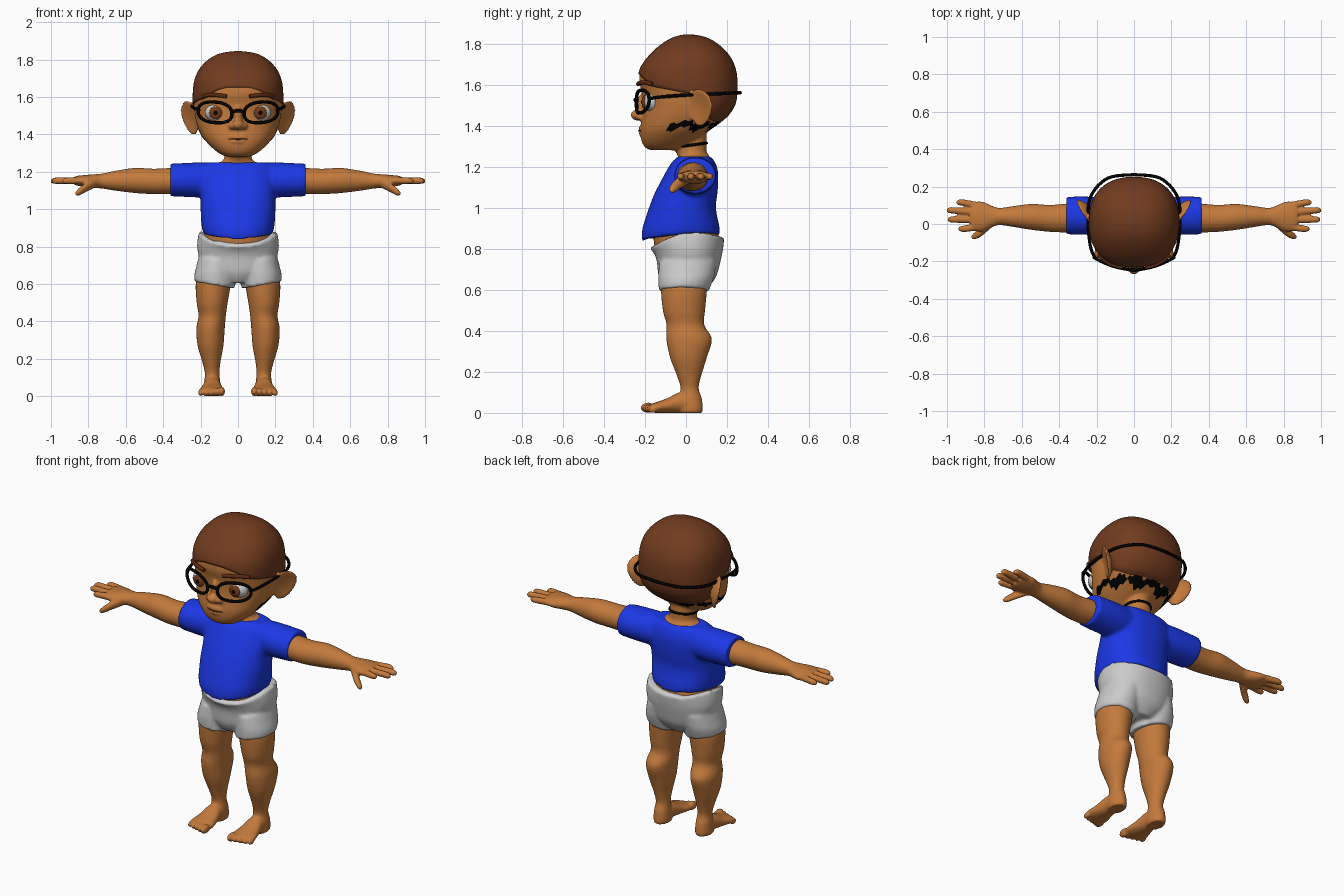
import bpy, bmesh
from math import sin, cos, pi, radians
from mathutils import Matrix, Vector

if "Cube" in bpy.data.objects:
    bpy.data.objects.remove(bpy.data.objects["Cube"])


def mat(name, *rgb):
    m = bpy.data.materials.new(name)
    m.diffuse_color = (*(c ** 2.2 for c in rgb), 1)
    m.use_nodes = True
    m.node_tree.nodes["Principled BSDF"].inputs["Base Color"].default_value = m.diffuse_color
    return m


SKIN, HAIR = mat("skin", .76, .475, .245), mat("hair", .44, .24, .14)
BLUE, BLACK = mat("blue", .13, .23, .9), mat("black", .03, .03, .03)
IRIS, LIP = mat("iris", .45, .24, .12), mat("lip", .35, .17, .08)
BROW = mat("brow", .36, .18, .1)


def finish(bm, name, material=None, voxel=0, smooth=3):
    """Turn a bmesh into an object, optionally fusing its pieces with a remesh."""
    bmesh.ops.recalc_face_normals(bm, faces=bm.faces)
    me = bpy.data.meshes.new(name)
    for f in bm.faces:
        f.smooth = True
    bm.to_mesh(me)
    bm.free()
    ob = bpy.data.objects.new(name, me)
    bpy.context.collection.objects.link(ob)
    if material:
        me.materials.append(material)
    if voxel:
        r = ob.modifiers.new("fuse", 'REMESH')
        r.mode, r.voxel_size, r.use_smooth_shade = 'VOXEL', voxel, True
        s = ob.modifiers.new("soften", 'SMOOTH')
        s.factor, s.iterations = .5, smooth
    return ob


def dense(secs, k=6):
    """Catmull-Rom interpolation of a list of number tuples."""
    out = []
    for i in range(len(secs) - 1):
        p = [secs[max(0, min(len(secs) - 1, i + j))] for j in (-1, 0, 1, 2)]
        for s in range(k):
            t = s / k
            out.append(tuple(.5 * (2 * b + (c - a) * t + (2 * a - 5 * b + 4 * c - d) * t * t
                                   + (3 * b - a - 3 * c + d) * t ** 3) for a, b, c, d in zip(*p)))
    return out + [tuple(secs[-1])]


def grid(bm, rows, wrap=True, caps=True):
    vs = [[bm.verts.new(p) for p in row] for row in rows]
    n = len(rows[0])
    for a, b in zip(vs, vs[1:]):
        for i in range(n if wrap else n - 1):
            j = (i + 1) % n
            bm.faces.new((a[i], a[j], b[j], b[i]))
    if caps:
        bm.faces.new(vs[0][::-1])
        bm.faces.new(vs[-1])


def power(v, e):
    return (abs(v) ** e) * (1 if v >= 0 else -1)


def loft(bm, secs, axis='z', mirror=False, n=2.0, warp=None, N=32):
    """Sections are (position, centre u, centre v, radius u, radius v)."""
    for sx in ((1, -1) if mirror else (1,)):
        rows = []
        for t, cu, cv, ru, rv in dense(secs):
            row = []
            for i in range(N):
                a = 2 * pi * i / N
                u, v = cu + ru * power(cos(a), 2 / n), cv + rv * power(sin(a), 2 / n)
                p = {'x': (t, u, v), 'y': (u, t, v), 'z': (u, v, t)}[axis]
                if warp:
                    p = warp(*p)
                row.append((sx * p[0], p[1], p[2]))
            rows.append(row)
        grid(bm, rows)


def ball(bm, c, r, mirror=False):
    for sx in ((1, -1) if mirror else (1,)):
        m = Matrix.Translation((sx * c[0], c[1], c[2])) @ Matrix.Diagonal((*r, 1))
        bmesh.ops.create_uvsphere(bm, u_segments=24, v_segments=16, radius=1, matrix=m)


def tube(name, pts, r, material, cyclic=False):
    cu = bpy.data.curves.new(name, 'CURVE')
    cu.dimensions, cu.bevel_depth, cu.bevel_resolution, cu.use_fill_caps = '3D', r, 3, True
    sp = cu.splines.new('POLY')
    sp.points.add(len(pts) - 1)
    for q, p in zip(sp.points, pts):
        q.co = (*p, 1)
    sp.use_cyclic_u, sp.use_smooth = cyclic, True
    cu.materials.append(material)
    ob = bpy.data.objects.new(name, cu)
    bpy.context.collection.objects.link(ob)


# body: hips, legs, feet, arms, hands
bm = bmesh.new()
loft(bm, [(.72, 0, .01, .17, .13), (.83, 0, .003, .184, .16), (.98, 0, -.01, .17, .14)])
loft(bm, [(.68, .118, -.01, .09, .11), (.6, .132, -.01, .094, .112), (.5, .138, -.01, .083, .103),
          (.43, .138, -.003, .073, .092), (.36, .147, .015, .076, .111), (.27, .147, .012, .069, .09),
          (.18, .142, .015, .048, .059), (.12, .138, .018, .039, .044), (.07, .138, .02, .044, .057),
          (.02, .138, .02, .047, .062), (0, .138, .02, .042, .058)], mirror=True)
loft(bm, [(.07, .138, .03, .03, .03), (.03, .138, .045, .044, .045), (-.03, .138, .05, .048, .05),
          (-.09, .139, .036, .06, .036), (-.14, .14, .027, .071, .027),
          (-.175, .14, .022, .068, .02)], 'y', True)
for i in range(5):
    r = .025 - .0022 * i
    ball(bm, (.088 + .028 * i, -.185 + .006 * i, r), (r * .75, r * 1.45, r), True)
loft(bm, [(.3, .035, 1.15, .077, .07), (.36, .032, 1.15, .077, .07), (.45, .03, 1.148, .072, .068),
          (.55, .038, 1.153, .069, .067), (.65, .04, 1.152, .055, .054), (.72, .04, 1.15, .046, .041),
          (.76, .04, 1.15, .058, .037), (.81, .04, 1.15, .079, .033), (.86, .04, 1.152, .077, .026),
          (.875, .04, 1.152, .067, .02)], 'x', True)
for y0, y1, tip in ((.1, .115, .948), (.062, .073, 1.0), (.023, .024, .994), (-.016, -.026, .937)):
    loft(bm, [(.84, y0, 1.152, .019, .019), (tip - .03, y1, 1.152, .0175, .0175),
              (tip - .008, y1, 1.15, .014, .014), (tip + .003, y1, 1.15, .005, .005)], 'x', True, N=16)
loft(bm, [(.76, .01, 1.145, .028, .028), (.815, -.04, 1.115, .025, .025), (.85, -.062, 1.092, .02, .02),
          (.87, -.07, 1.082, .008, .008)], 'x', True, N=16)
finish(bm, "body", SKIN, .0062)

# shirt with short sleeves
bm = bmesh.new()


def hem(x, y, z):
    k = max(0, (.95 - z) / .1)
    return x, y, z + k * (.018 * abs(x) / .2 + .026 * (y + .2) / .38)


loft(bm, [(.837, 0, -.025, .186, .19), (.9, 0, -.025, .195, .187), (1, 0, -.017, .2, .163),
          (1.07, 0, 0, .2, .153), (1.12, 0, .015, .205, .142), (1.18, 0, .03, .2, .125),
          (1.225, 0, .037, .19, .103), (1.25, 0, .04, .16, .078)], n=2.3, warp=hem, N=48)
loft(bm, [(.1, .045, 1.155, .09, .092), (.2, .045, 1.156, .1, .094), (.3, .045, 1.156, .102, .09),
          (.362, .045, 1.156, .1, .087)], 'x', True)
finish(bm, "shirt", BLUE, .01, 5)

# shorts with a dipped front waist
bm = bmesh.new()


def waist(x, y, z):
    k, s = max(0, (z - .68) / .12), y / .18
    cuff = max(0, (.66 - z) / .066) * .17 * (abs(x) - .12)
    return x, y, z + k * (.08 + .0275 * s - .053 * s * s) + cuff


loft(bm, [(.615, 0, 0, .1, .1), (.66, 0, .006, .17, .138), (.74, 0, .015, .217, .16),
          (.8, 0, .005, .209, .182)], n=2.2, warp=waist, N=48)
loft(bm, [(.593, .126, -.01, .108, .122), (.66, .122, 0, .11, .136), (.72, .11, .01, .1, .14)],
     mirror=True, warp=waist)
finish(bm, "shorts", None, .01, 4)

# head surface as a function of angle and height: (z, half width, front y, back y)
HEAD = dense([(1.28, .06, -.17, -.04), (1.295, .095, -.2, -.01), (1.33, .14, -.218, .05),
              (1.38, .185, -.222, .12), (1.44, .215, -.215, .195), (1.5, .23, -.21, .235),
              (1.56, .236, -.215, .245), (1.62, .236, -.228, .245), (1.68, .229, -.218, .235),
              (1.74, .205, -.175, .205), (1.79, .16, -.12, .155), (1.82, .11, -.07, .105),
              (1.833, .06, -.03, .06), (1.838, .01, 0, .02)])


def interp(table, v):
    for a, b in zip(table, table[1:]):
        if v <= b[0]:
            t = max(0, (v - a[0]) / (b[0] - a[0]))
            return [p + (q - p) * t for p, q in zip(a, b)]
    return table[-1]


def head_pt(a, z, s=1.0, dz=0):
    _, w, f, b = interp(HEAD, z)
    e = 2 / 2.3
    y = (f + b) / 2 + (b - f) / 2 * power(sin(a), e)
    return (s * w * power(cos(a), e), .01 + (y - .01) * s, z + dz)


RING = [2 * pi * i / 96 for i in range(96)]

# head with neck, nose, lips and ears
bm = bmesh.new()
grid(bm, [[head_pt(a, h[0]) for a in RING] for h in HEAD])
loft(bm, [(1.2, 0, .04, .115, .085), (1.245, 0, .04, .108, .078), (1.256, 0, .034, .085, .076),
          (1.275, 0, .026, .074, .075), (1.33, 0, .025, .073, .075), (1.42, 0, .025, .073, .075)])
ball(bm, (0, -.233, 1.452), (.032, .037, .028))
ball(bm, (.03, -.222, 1.445), (.022, .025, .019), True)
ball(bm, (0, -.213, 1.495), (.022, .028, .06))
ball(bm, (0, -.217, 1.386), (.05, .015, .013))
ball(bm, (0, -.215, 1.362), (.042, .015, .013))
for sx in (1, -1):
    ear = bmesh.ops.create_uvsphere(bm, u_segments=32, v_segments=24, radius=1)['verts']
    m = (Matrix.Diagonal((sx, 1, 1, 1)) @ Matrix.Translation((.253, .068, 1.487))
         @ Matrix.Rotation(radians(14), 4, 'Y') @ Matrix.Rotation(radians(56), 4, 'Z')
         @ Matrix.Diagonal((.074, .024, .094, 1)))
    for v in ear:
        x, y, z = v.co
        v.co = m @ Vector((x * (1 + .22 * z), y * .6 + .8 * (1 - x * x - z * z) - .2, z))
finish(bm, "head", SKIN, .0075)

# hair cap following the hairline
LINE = [(-.25, 1.662), (-.21, 1.65), (-.15, 1.59), (.02, 1.555), (.1, 1.45), (.2, 1.42), (.3, 1.42)]
bm = bmesh.new()
low = [interp(LINE, head_pt(a, 1.55)[1])[1] for a in RING]
rows = [[head_pt(a, z, .97) for a, z in zip(RING, low)]]
for k in range(25):
    f = sin(k / 24 * pi / 2)
    rows.append([head_pt(a, z + (1.838 - z) * f, 1.025, .007 * f) for a, z in zip(RING, low)])
grid(bm, rows)
finish(bm, "hair", HAIR)

# dark ragged patch under the ears and a band round the neck
bm = bmesh.new()
arc = [-.2 + (pi + .4) * i / 160 for i in range(161)]
grid(bm, [[head_pt(a, (1.383 + .014 * sin(9 * a) + .006 * sin(31 * a)) * (1 - f)
                   + (1.418 + .008 * sin(13 * a) + .005 * sin(37 * a)) * f, 1.015)
           for a in arc] for f in (0, .33, .67, 1)], False, False)
finish(bm, "nape_patch", BLACK)
tube("neck_band", [(.074 * cos(a), .025 + .075 * sin(a), 1.305 + .01 * sin(a)) for a in RING],
     .007, BLACK, True)

# eyes
for name, y, r, m in (("eyeballs", -.165, (.057, .046, .047), None),
                      ("irises", -.202, (.034, .0135, .034), IRIS),
                      ("pupils", -.2085, (.015, .01, .015), BLACK)):
    bm = bmesh.new()
    ball(bm, (.12, y, 1.515), r, True)
    finish(bm, name, m)

# eyebrows, glasses and mouth
for side, sx in (("left", 1), ("right", -1)):
    brow = dense([(.062, -.233, 1.603), (.12, -.217, 1.61), (.16, -.192, 1.609), (.188, -.163, 1.602)])
    tube(side + "_eyebrow", [(sx * x, y, z) for x, y, z in brow], .011, BROW)
    rim = [(.123 + .09 * power(cos(a), .85), 1.517 + .055 * power(sin(a), .85) + .008 * cos(a))
           for a in RING[::2]]
    tube(side + "_glasses_rim", [(sx * x, -.243 + 1.4 * x * x, z) for x, z in rim], .0088, BLACK, True)
    strap = dense([(.207, -.185, 1.53), (.233, -.12, 1.54), (.246, .02, 1.55), (.23, .15, 1.555),
                   (.14, .245, 1.56), (0, .264, 1.56)])
    tube(side + "_glasses_strap", [(sx * x, y, z) for x, y, z in strap], .0085, BLACK)
tube("glasses_bridge", dense([(-.04, -.241, 1.52), (0, -.247, 1.526), (.04, -.241, 1.52)]), .0095, BLACK)
tube("mouth", dense([(-.05, -.217, 1.376), (0, -.23, 1.374), (.05, -.217, 1.376)]), .0035, LIP)
